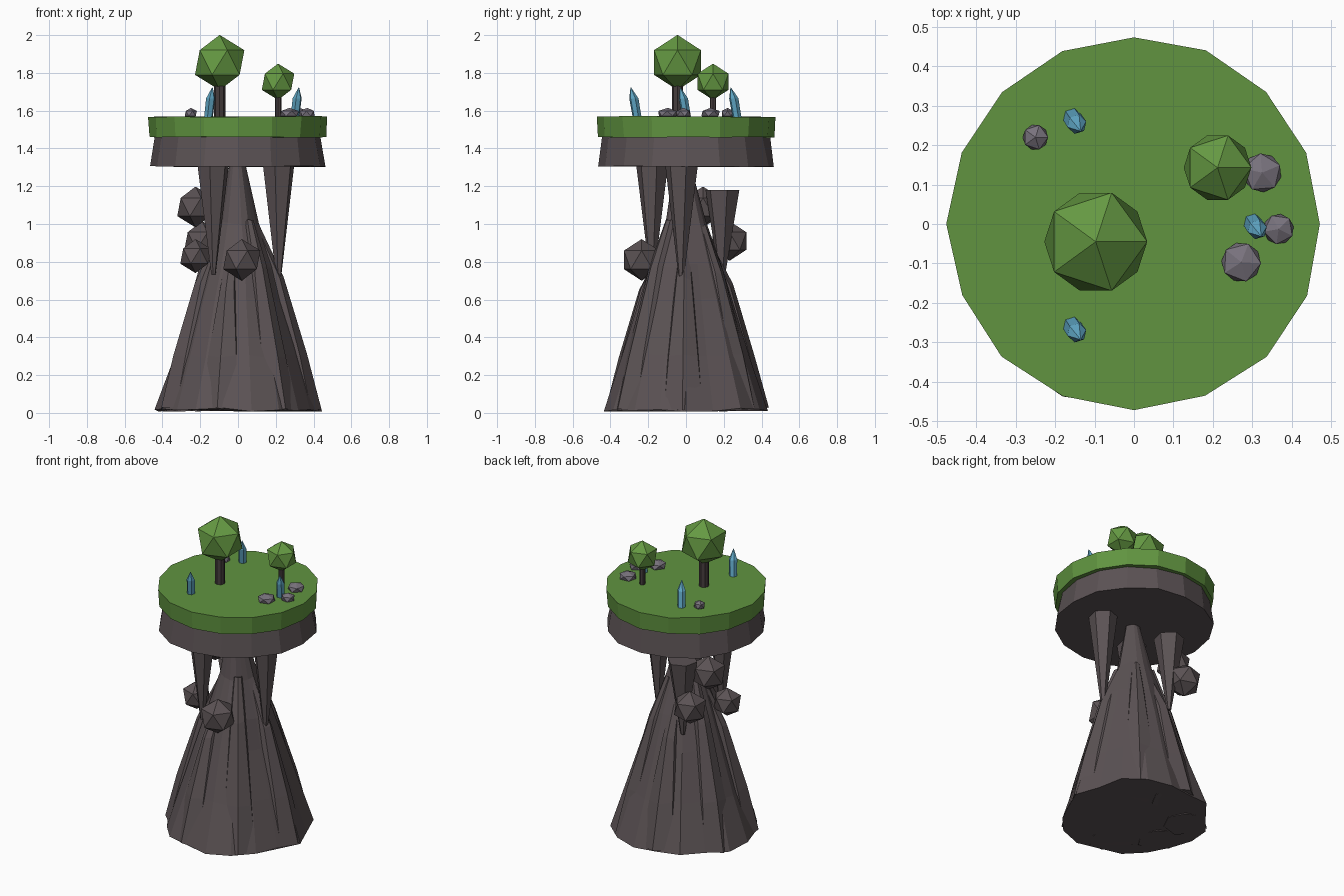
import bpy, bmesh, math, random
from mathutils import Vector

if "Cube" in bpy.data.objects:
    bpy.data.objects.remove(bpy.data.objects["Cube"])

random.seed(4)


def material(name, rgb):
    m = bpy.data.materials.new(name)
    m.diffuse_color = (*rgb, 1)
    m.use_nodes = True
    m.node_tree.nodes["Principled BSDF"].inputs["Base Color"].default_value = m.diffuse_color
    return m


GRASS = material("grass green", (0.118, 0.296, 0.051))
LEAF = material("leaf green", (0.13, 0.32, 0.055))
ROCK = material("dark rock", (0.105, 0.085, 0.089))
TRUNK = material("trunk brown", (0.062, 0.047, 0.048))
STONE = material("stone grey", (0.19, 0.17, 0.205))
CRYSTAL = material("crystal blue", (0.12, 0.40, 0.58))


def finish(name, bm, mat):
    bmesh.ops.recalc_face_normals(bm, faces=bm.faces)
    me = bpy.data.meshes.new(name)
    bm.to_mesh(me)
    bm.free()
    me.materials.append(mat)
    ob = bpy.data.objects.new(name, me)
    bpy.context.collection.objects.link(ob)
    return ob


def loft(name, rings, sides, mat, rj=0.0, zj=0.0, turn=0.0, ridge=0.0):
    """Stack of rings (x, y, z, radius) joined by flat faces, capped at both ends."""
    bm = bmesh.new()
    scale = [1 + random.uniform(-ridge, ridge) for _ in range(sides)]
    loops = []
    for x, y, z, r in rings:
        loop = []
        for i in range(sides):
            a = turn + 2 * math.pi * i / sides
            q = r * scale[i] * (1 + random.uniform(-rj, rj))
            loop.append(bm.verts.new((x + q * math.cos(a), y + q * math.sin(a),
                                      z + random.uniform(-zj, zj))))
        loops.append(loop)
    for a, b in zip(loops, loops[1:]):
        for i in range(sides):
            j = (i + 1) % sides
            bm.faces.new((a[i], a[j], b[j], b[i]))
    bm.faces.new(loops[0][::-1])
    bm.faces.new(loops[-1])
    return finish(name, bm, mat)


def ball(name, pos, r, mat, flat=1.0, turn=0.0):
    """Faceted twenty-sided ball."""
    bm = bmesh.new()
    bmesh.ops.create_icosphere(bm, subdivisions=1, radius=r)
    ob = finish(name, bm, mat)
    ob.location = pos
    ob.scale.z = flat
    ob.rotation_euler.z = turn
    return ob


# Island top: grass slab over a flaring rock slab
loft("grass_top", [(0, 0, 1.46, 0.466), (0, 0, 1.568, 0.474)], 16, GRASS, 0.006, 0.003)
loft("island_rock", [(0, 0, 1.305, 0.468), (0, 0, 1.47, 0.44)], 16, ROCK, 0.012, 0.003)

# Central rock spire
loft("rock_spire",
     [(-0.005, 0, 0.018, 0.43), (0, 0, 0.30, 0.337), (0, 0, 0.60, 0.243), (0.005, 0, 0.78, 0.185),
      (0, 0, 1.0, 0.108), (-0.005, -0.02, 1.32, 0.04)], 18, ROCK, 0.012, 0.012, 0, 0.04)

# Leaning buttresses around the spire
for i in range(7):
    a = 2 * math.pi * i / 7 + random.uniform(-0.08, 0.08)
    c, s = math.cos(a), math.sin(a)
    h = random.uniform(0.62, 0.78)
    k = 0.28 - 0.31 * (h - 0.55)
    loft(f"buttress_{i + 1}",
         [(0.31 * c, 0.31 * s, 0.018, 0.13), (0.27 * c, 0.27 * s, 0.3, 0.098),
          (k * c * 0.83, k * s * 0.83, h, 0.05), (0.1 * c, 0.1 * s, h + 0.25, 0.025)],
         7, ROCK, 0.03, 0.012, a)

# Hanging rock spikes below the island
for i, (x, y, top, r, tip) in enumerate([(-0.13, -0.18, 1.32, 0.088, 0.73),
                                         (0.215, -0.025, 1.32, 0.088, 0.70),
                                         (-0.11, 0.19, 1.18, 0.092, 0.70)]):
    loft(f"hanging_spike_{i + 1}", [(x, y, tip, 0.012), (x, y, top, r)], 6, ROCK, 0.04, 0, 0.3)

# Boulders stuck on the spire
for i, (x, y, z, r) in enumerate([(0.02, -0.235, 0.81, 0.11), (-0.225, 0.09, 1.09, 0.108),
                                  (-0.225, -0.1, 0.83, 0.09), (-0.19, 0.23, 0.91, 0.105)]):
    ball(f"boulder_{i + 1}", (x, y, z), r, ROCK)

# Trees
for i, (x, y, z, r, t) in enumerate([(-0.097, -0.045, 1.855, 0.146, 0.03),
                                     (0.212, 0.143, 1.753, 0.096, 0.017)]):
    loft(f"tree_trunk_{i + 1}", [(x, y, 1.56, t), (x, y, z - r * 0.5, t)], 8, TRUNK)
    ball(f"tree_crown_{i + 1}", (x, y, z), r, LEAF)

# Small stones on the grass
for i, (x, y, r) in enumerate([(-0.25, 0.22, 0.036), (0.325, 0.13, 0.055),
                               (0.367, -0.013, 0.043), (0.272, -0.097, 0.056)]):
    ball(f"stone_{i + 1}", (x, y, 1.585), r, STONE, 0.03 / r, 0.4 * i)

# Leaning pointed crystals
for i, (x, y) in enumerate([(-0.15, 0.267), (-0.15, -0.262), (0.308, 0.0)]):
    loft(f"crystal_{i + 1}", [(x - 0.007, y + 0.004, 1.56, 0.024), (x + 0.005, y - 0.014, 1.665, 0.025),
                              (x + 0.014, y - 0.03, 1.722, 0.002)], 6, CRYSTAL, 0, 0, 0.3)
